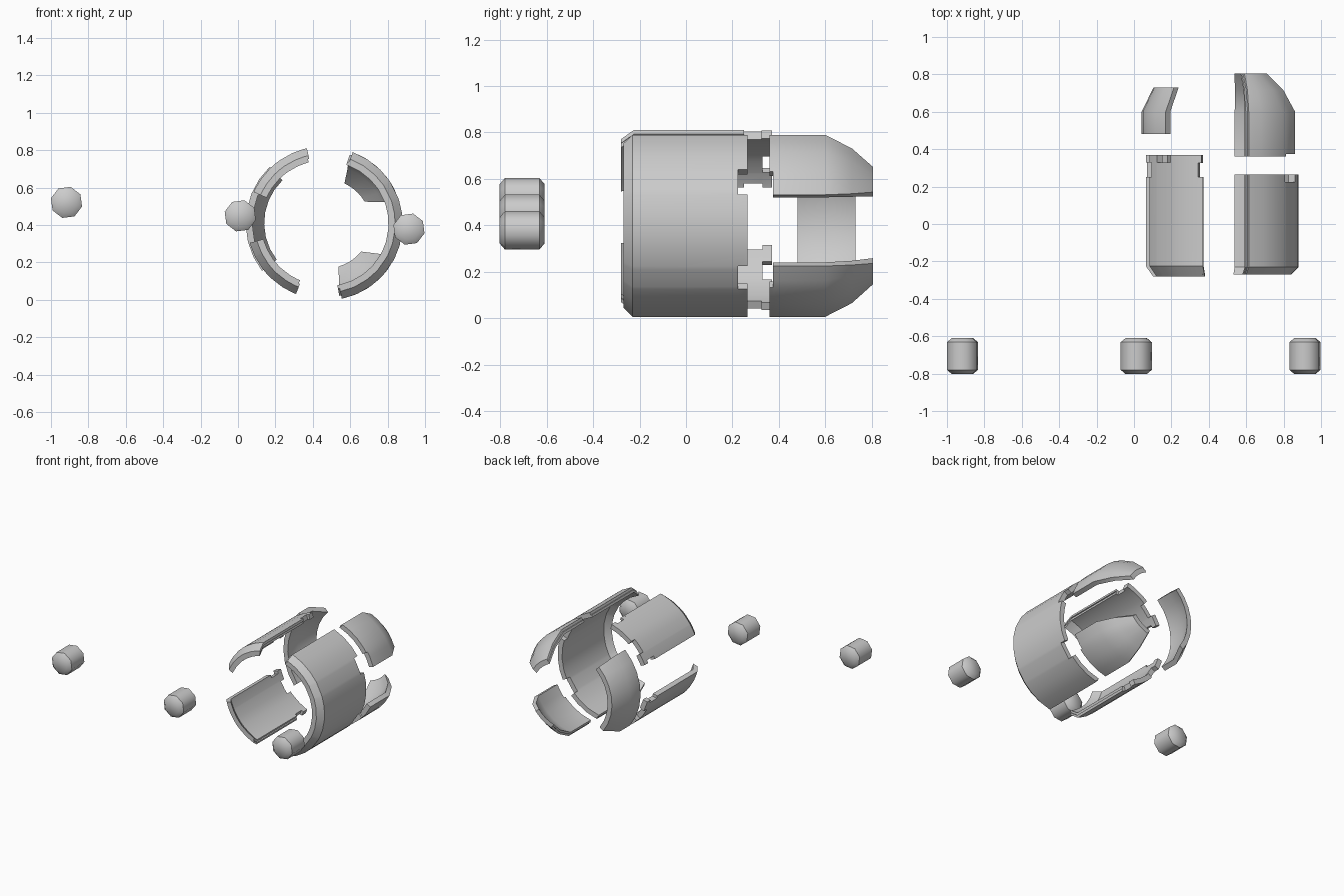
import bpy, bmesh
from math import cos, sin, asin, radians, pi

if "Cube" in bpy.data.objects:
    bpy.data.objects.remove(bpy.data.objects["Cube"])

TILT = radians(-4.25)   # the whole layout leans slightly around the y axis
WALL = 0.036            # plate thickness


def finish(name, bm, angle=30):
    bmesh.ops.recalc_face_normals(bm, faces=bm.faces)
    me = bpy.data.meshes.new(name)
    bm.to_mesh(me)
    bm.free()
    ob = bpy.data.objects.new(name, me)
    bpy.context.collection.objects.link(ob)
    bpy.ops.object.select_all(action='DESELECT')
    ob.select_set(True)
    bpy.context.view_layer.objects.active = ob
    bpy.ops.object.shade_smooth_by_angle(angle=radians(angle))
    return ob


def radius_at(profile, y):
    for (y0, r0), (y1, r1) in zip(profile, profile[1:]):
        if y <= y1 + 1e-6:
            return r0 + (r1 - r0) * (y - y0) / (y1 - y0)
    return profile[-1][1]


def add_shell(bm, centre, span, outer, segs, notches=(), wall=WALL):
    """Curved plate: span(r) gives start and end angle, notches are (u0, u1, y0, y1)."""
    us = {round(i / segs, 4) for i in range(segs + 1)}
    ys = {p[0] for p in outer}
    for u0, u1, y0, y1 in notches:
        us |= {u0, u1}
        ys |= {y0, y1}
    us = sorted(u for u in us if 0 <= u <= 1)
    lo, hi = outer[0][0], outer[-1][0]
    ys = sorted(y for y in ys if lo <= y <= hi)

    verts = {}

    def v(i, j, k):
        if (i, j, k) not in verts:
            r = radius_at(outer, ys[j])
            a0, a1 = span(r)
            a = a0 + (a1 - a0) * us[i] + TILT
            r -= k * wall
            verts[i, j, k] = bm.verts.new((centre[0] + r * cos(a), ys[j], centre[1] + r * sin(a)))
        return verts[i, j, k]

    cells = set()
    for i in range(len(us) - 1):
        for j in range(len(ys) - 1):
            u, y = (us[i] + us[i + 1]) / 2, (ys[j] + ys[j + 1]) / 2
            if not any(n[0] < u < n[1] and n[2] < y < n[3] for n in notches):
                cells.add((i, j))
    for i, j in cells:
        ring = [(i, j), (i + 1, j), (i + 1, j + 1), (i, j + 1)]
        for k in (0, 1):
            bm.faces.new([v(*p, k) for p in ring])
        around = [(i, j - 1), (i + 1, j), (i, j + 1), (i - 1, j)]
        for n, nb in enumerate(around):
            if nb not in cells:
                p, q = ring[n], ring[(n + 1) % 4]
                bm.faces.new([v(*p, 0), v(*q, 0), v(*q, 1), v(*p, 1)])


def fixed(a, b):
    return lambda r: (radians(a), radians(b))


def inset(profile, d):
    return [(y, r - d) for y, r in profile]


# Large right body plate with chamfered front and rear notches
R, C = 0.409, (0.472, 0.406)
body = [(-0.27, R - 0.04), (-0.23, R), (0.265, R)]
bm = bmesh.new()
add_shell(bm, C, fixed(-74, 74), body, 12,
          [(0.235, 0.35, 0.225, 0.3), (0.65, 0.765, 0.225, 0.3)])
for s in (-1, 1):   # thin inner lips along the seams
    add_shell(bm, C, fixed(s * 73.8, s * 75.5), inset(body, WALL / 2), 1, (), WALL / 2)
finish("right_body_plate", bm)

# Two tapered rear plates on the right, each with one flat-cut edge
dome = [(0.36, R), (0.6, R), (0.715, 0.352), (0.805, 0.273)]


def seam(r):            # the seam edge swings in slightly toward the tip
    return radians(74 - (0.409 - r) * 40)


for s, name in ((1, "upper_rear_plate"), (-1, "lower_rear_plate")):
    bm = bmesh.new()
    add_shell(bm, C, lambda r: (s * asin(0.154 / r), s * seam(r)), dome, 5,
              [(-0.1, 0.3, 0.3, 0.375)])
    add_shell(bm, C, lambda r: (s * (seam(r + WALL / 2) - 0.003), s * (seam(r + WALL / 2) + 0.026)),
              inset(dome, WALL / 2), 1, (), WALL / 2)
    finish(name, bm)

# Two left side plates, mirrored across the tilted middle plane
R, C = 0.408, (0.457, 0.412)
side = [(-0.28, R - 0.04), (-0.225, R), (0.37, R)]
for s, name in ((1, "upper_left_plate"), (-1, "lower_left_plate")):
    bm = bmesh.new()
    add_shell(bm, C, fixed(180 - s * 19.5, 180 - s * 72), side, 5,
              [(0.22, 0.5, 0.33, 0.4), (-0.1, 0.06, 0.25, 0.33),
               (0.95, 1.1, 0.25, 0.325)])
    add_shell(bm, C, fixed(180 - s * 71.8, 180 - s * 73.2), side[:2] + [(0.25, R)],
              1, (), WALL / 2)
    finish(name, bm)

# Short tapered rear plate on the left
R, C = 0.417, (0.458, 0.41)
bm = bmesh.new()
add_shell(bm, C, fixed(138, 222), [(0.48, R), (0.6, R), (0.73, 0.354)], 7)
finish("left_rear_plate", bm)

# Three chamfered eight-sided pins in a row
for n, (x, z) in enumerate(((-0.917, 0.521), (0.012, 0.449), (0.914, 0.378))):
    bm = bmesh.new()
    rings = []
    for y, r in ((-0.803, 0.058), (-0.78, 0.086), (-0.632, 0.086), (-0.609, 0.058)):
        angles = [i * pi / 4 + radians(30) for i in range(8)]
        rings.append([bm.verts.new((x + r * cos(a), y, z + r * sin(a))) for a in angles])
    for a, b in zip(rings, rings[1:]):
        for i in range(8):
            j = (i + 1) % 8
            bm.faces.new([a[i], a[j], b[j], b[i]])
    bm.faces.new(rings[0])
    bm.faces.new(rings[-1])
    finish("pin_%d" % (n + 1), bm, 46)
